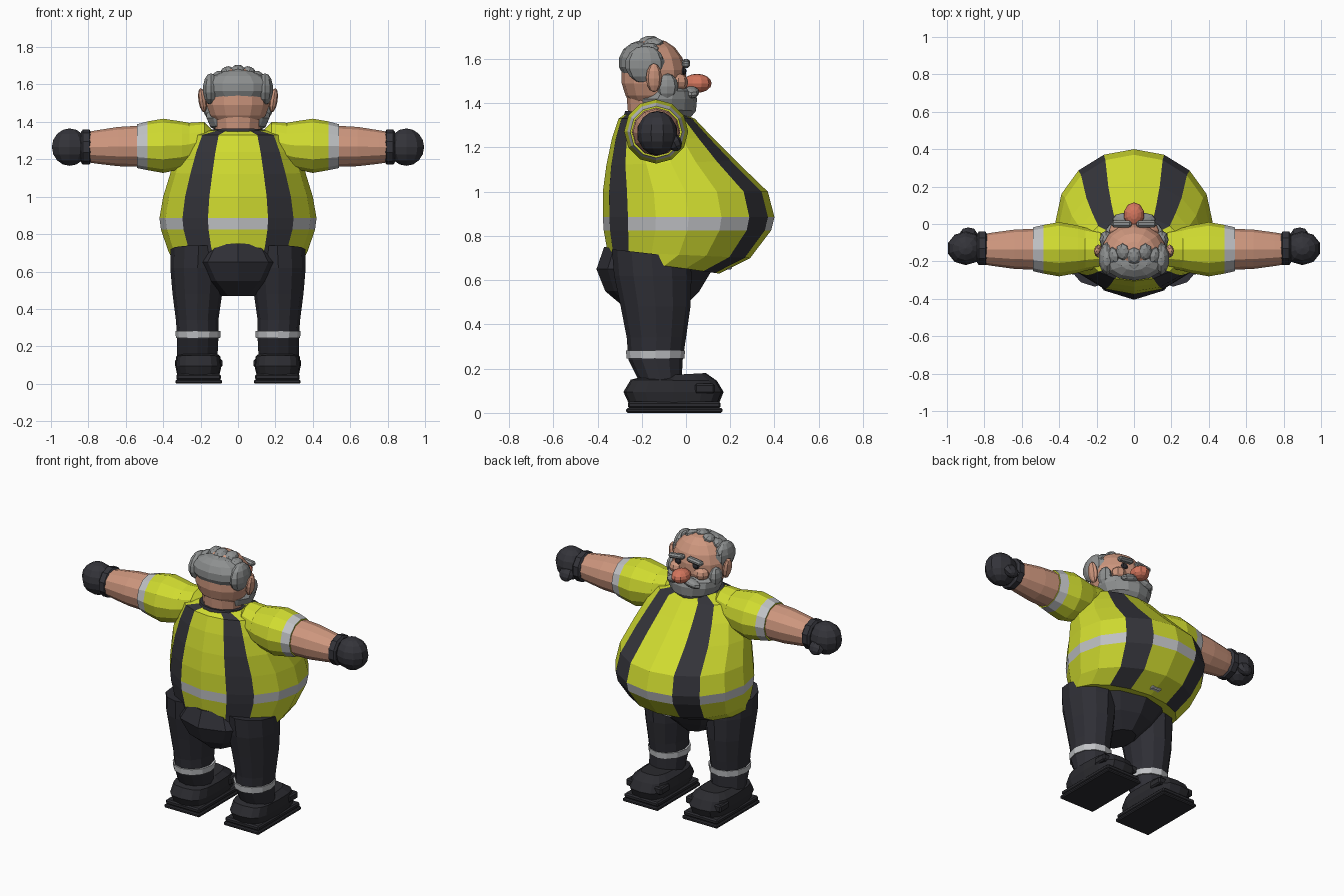
import bpy, bmesh, math
from mathutils import Vector, Matrix, Euler

cube = bpy.data.objects.get("Cube")
if cube:
    bpy.data.objects.remove(cube, do_unlink=True)


def material(name, r, g, b):
    m = bpy.data.materials.new(name)
    m.use_nodes = True
    m.diffuse_color = (r, g, b, 1)
    bsdf = next(n for n in m.node_tree.nodes if n.type == 'BSDF_PRINCIPLED')
    bsdf.inputs["Base Color"].default_value = (r, g, b, 1)
    bsdf.inputs["Roughness"].default_value = 0.8
    return m


YELLOW = material("safety_yellow", 0.64, 0.72, 0.03)
STRIPE = material("charcoal_stripe", 0.034, 0.034, 0.042)
SILVER = material("reflective_silver", 0.53, 0.54, 0.56)
TROUSER = material("dark_trousers", 0.028, 0.028, 0.036)
BOOT = material("black_leather", 0.024, 0.024, 0.029)
SKIN = material("skin", 0.62, 0.31, 0.21)
NOSE = material("rosy_nose", 0.65, 0.18, 0.11)
HAIR = material("grey_hair", 0.27, 0.28, 0.28)


def finish(name, bm, mats, mirror=False):
    bmesh.ops.recalc_face_normals(bm, faces=bm.faces)
    me = bpy.data.meshes.new(name)
    bm.to_mesh(me)
    bm.free()
    for m in mats:
        me.materials.append(m)
    ob = bpy.data.objects.new(name, me)
    bpy.context.collection.objects.link(ob)
    if mirror:
        ob.modifiers.new("Mirror", 'MIRROR')
    return ob


def loft(name, rings, mats, n=16, rule=None, mirror=False, square=1.0):
    """Rings are (z at back, z at front, xmin, xmax, ymin, ymax)."""
    bm = bmesh.new()
    loops = []
    for zb, zf, x0, x1, y0, y1 in rings:
        loop = []
        for k in range(n):
            a = math.tau * k / n
            s, c = (math.copysign(abs(t) ** square, t) for t in (math.sin(a), math.cos(a)))
            loop.append(bm.verts.new(((x0 + x1) / 2 + s * (x1 - x0) / 2,
                                      (y0 + y1) / 2 + c * (y1 - y0) / 2,
                                      zb + (zf - zb) * (c + 1) / 2)))
        loops.append(loop)
    for i in range(len(loops) - 1):
        for k in range(n):
            j = (k + 1) % n
            f = bm.faces.new((loops[i][k], loops[i][j], loops[i + 1][j], loops[i + 1][k]))
            f.material_index = rule(i, k) if rule else 0
    bm.faces.new(loops[0])
    bm.faces.new(loops[-1])
    return finish(name, bm, mats, mirror)


def tube(name, rings, mats, rule=None, n=12, y=-0.135):
    """Mirrored limb along x; rings are (x, z centre, radius)."""
    bm = bmesh.new()
    loops = [[bm.verts.new((x, y + r * math.sin(math.tau * k / n), z + r * math.cos(math.tau * k / n)))
              for k in range(n)] for x, z, r in rings]
    for i in range(len(loops) - 1):
        for k in range(n):
            j = (k + 1) % n
            f = bm.faces.new((loops[i][k], loops[i][j], loops[i + 1][j], loops[i + 1][k]))
            f.material_index = rule(i) if rule else 0
    bm.faces.new(loops[0])
    bm.faces.new(loops[-1])
    return finish(name, bm, mats, True)


def blob(name, loc, radii, mat, rot=(0, 0, 0), mirror=False, u=10, v=7):
    bm = bmesh.new()
    mx = Matrix.LocRotScale(Vector(loc), Euler(rot), Vector(radii))
    bmesh.ops.create_uvsphere(bm, u_segments=u, v_segments=v, radius=1, matrix=mx)
    return finish(name, bm, [mat], mirror)


def box(name, loc, size, mat, bevel=0.01, rot=(0, 0, 0), mirror=False):
    bm = bmesh.new()
    bmesh.ops.create_cube(bm, size=1, matrix=Matrix.LocRotScale(Vector(loc), Euler(rot), Vector(size)))
    bmesh.ops.bevel(bm, geom=bm.edges[:], offset=bevel, segments=1, affect='EDGES')
    return finish(name, bm, [mat], mirror)


# Vest: two dark stripes front and back, a silver belt line between them
def vest_rule(i, k):
    if k in (1, 6, 9, 14):
        return 1
    return 2 if i == 2 else 0


vest = [(0.70, 0.63, 0.35, -0.345, 0.15), (0.73, 0.70, 0.375, -0.355, 0.29),
        (0.825, 0.825, 0.412, -0.372, 0.385), (0.885, 0.885, 0.42, -0.376, 0.40),
        (1.0, 1.0, 0.40, -0.376, 0.37), (1.12, 1.14, 0.36, -0.36, 0.225),
        (1.24, 1.24, 0.315, -0.335, 0.125), (1.33, 1.33, 0.27, -0.305, 0.04),
        (1.355, 1.355, 0.15, -0.27, -0.02)]
loft("vest", [(b, f, -w, w, y0, y1) for b, f, w, y0, y1 in vest],
     [YELLOW, STRIPE, SILVER], rule=vest_rule)
loft("collar", [(1.32, 1.31, -0.16, 0.16, -0.29, 0.0), (1.365, 1.35, -0.145, 0.145, -0.275, -0.02)], [STRIPE])
box("belt_buckle", (0, 0.19, 0.66), (0.07, 0.035, 0.025), SILVER, 0.006)

# Trousers
loft("trouser_seat", [(0.75, 0.70, -0.20, 0.20, -0.37, 0.10), (0.65, 0.65, -0.275, 0.275, -0.405, 0.12),
                      (0.55, 0.55, -0.20, 0.20, -0.365, 0.06), (0.47, 0.47, -0.09, 0.09, -0.27, -0.02)],
     [TROUSER], n=10)
loft("trouser_legs", [(0.74, 0.70, 0.06, 0.36, -0.335, 0.02), (0.62, 0.62, 0.07, 0.362, -0.325, 0.025),
                      (0.48, 0.48, 0.085, 0.35, -0.295, 0.02), (0.34, 0.34, 0.105, 0.332, -0.268, 0.0),
                      (0.24, 0.24, 0.105, 0.325, -0.26, -0.015), (0.14, 0.14, 0.11, 0.325, -0.21, -0.02)],
     [TROUSER], n=12, mirror=True)
loft("ankle_bands", [(0.245, 0.245, 0.095, 0.332, -0.268, -0.008), (0.283, 0.283, 0.093, 0.335, -0.272, -0.004)],
     [SILVER], n=12, mirror=True)

# Boots
box("boot_soles", (0.21, -0.053, 0.011), (0.25, 0.435, 0.022), BOOT, 0.006, mirror=True)
box("boot_welts", (0.21, -0.053, 0.036), (0.24, 0.42, 0.03), BOOT, 0.008, mirror=True)
loft("boot_uppers", [(0.045, 0.045, 0.10, 0.325, -0.26, 0.15), (0.095, 0.095, 0.088, 0.335, -0.283, 0.17),
                     (0.15, 0.145, 0.095, 0.33, -0.25, 0.14), (0.165, 0.18, 0.13, 0.29, -0.19, 0.09)],
     [BOOT], mirror=True, square=0.6)
box("boot_toe_straps", (0.21, 0.085, 0.11), (0.252, 0.09, 0.045), BOOT, 0.008, mirror=True)

# Arms
tube("sleeves", [(0.17, 1.29, 0.07), (0.21, 1.285, 0.10), (0.30, 1.275, 0.127), (0.40, 1.272, 0.145),
                 (0.485, 1.272, 0.13), (0.54, 1.27, 0.117)], [YELLOW, SILVER], lambda i: int(i == 4))
tube("shoulder_caps", [(0.13, 1.31, 0.04), (0.18, 1.30, 0.10), (0.26, 1.28, 0.115), (0.30, 1.275, 0.10)], [YELLOW])
tube("forearms", [(0.52, 1.27, 0.11), (0.64, 1.268, 0.105), (0.75, 1.266, 0.09), (0.81, 1.265, 0.08)], [SKIN])
tube("glove_cuffs", [(0.785, 1.265, 0.08), (0.795, 1.265, 0.094), (0.83, 1.265, 0.094), (0.84, 1.265, 0.08)],
     [STRIPE], n=10, y=-0.13)
blob("gloves", (0.9, -0.13, 1.265), (0.1, 0.09, 0.1), STRIPE, mirror=True, v=8)
blob("glove_thumbs", (0.885, -0.055, 1.225), (0.05, 0.034, 0.045), STRIPE, (0.5, 0, 0), True, 8, 6)

# Head
loft("neck", [(1.33, 1.33, -0.12, 0.12, -0.26, -0.03), (1.45, 1.45, -0.13, 0.13, -0.27, -0.03)], [SKIN], n=12)
blob("head", (0, -0.145, 1.52), (0.175, 0.148, 0.172), SKIN, u=14, v=9)
blob("ears", (0.19, -0.145, 1.515), (0.022, 0.036, 0.066), SKIN, (0, 0.15, 0), True, 8, 6)
blob("nose", (0, 0.05, 1.49), (0.055, 0.066, 0.043), NOSE, v=8)
blob("cheeks", (0.085, -0.035, 1.495), (0.05, 0.045, 0.04), SKIN, mirror=True, u=8, v=6)
blob("eyes", (0.062, -0.012, 1.545), (0.025, 0.014, 0.018), BOOT, mirror=True, u=8, v=6)
box("eyebrows", (0.065, 0.0, 1.58), (0.105, 0.038, 0.03), HAIR, 0.01, (0, 0.12, 0), True)

# Beard and moustache
loft("beard", [(1.35, 1.335, -0.09, 0.09, -0.19, 0.02), (1.38, 1.365, -0.15, 0.15, -0.235, 0.045),
               (1.42, 1.42, -0.172, 0.172, -0.24, 0.05), (1.455, 1.455, -0.172, 0.172, -0.20, 0.035),
               (1.47, 1.47, -0.14, 0.14, -0.16, 0.0)], [HAIR], n=14)
blob("sideburns", (0.15, -0.085, 1.475), (0.035, 0.05, 0.06), HAIR, mirror=True, u=8, v=6)
blob("moustache", (0.055, 0.025, 1.45), (0.065, 0.035, 0.025), HAIR, (0, 0.25, 0), True, 8, 6)

# Hair: cap at the back, temple clumps and an arc of tufts over the crown
blob("hair_back", (0, -0.205, 1.585), (0.17, 0.1, 0.095), HAIR, u=12)
blob("hair_temples", (0.145, -0.185, 1.575), (0.045, 0.09, 0.085), HAIR, mirror=True, u=10)
for i in range(7):
    a = math.radians(-66 + 22 * i)
    blob(f"crown_tuft_{i + 1}", (0.155 * math.sin(a), -0.15 - 0.02 * (i % 2), 1.545 + 0.13 * math.cos(a)),
         (0.04, 0.05, 0.03), HAIR, (0.2, a, 0), u=8, v=5)
for i in range(5):
    a = math.radians(-60 + 30 * i)
    blob(f"rear_tuft_{i + 1}", (0.135 * math.sin(a), -0.225, 1.56 + 0.09 * math.cos(a)),
         (0.042, 0.045, 0.028), HAIR, (0.5, a, 0), u=8, v=5)
